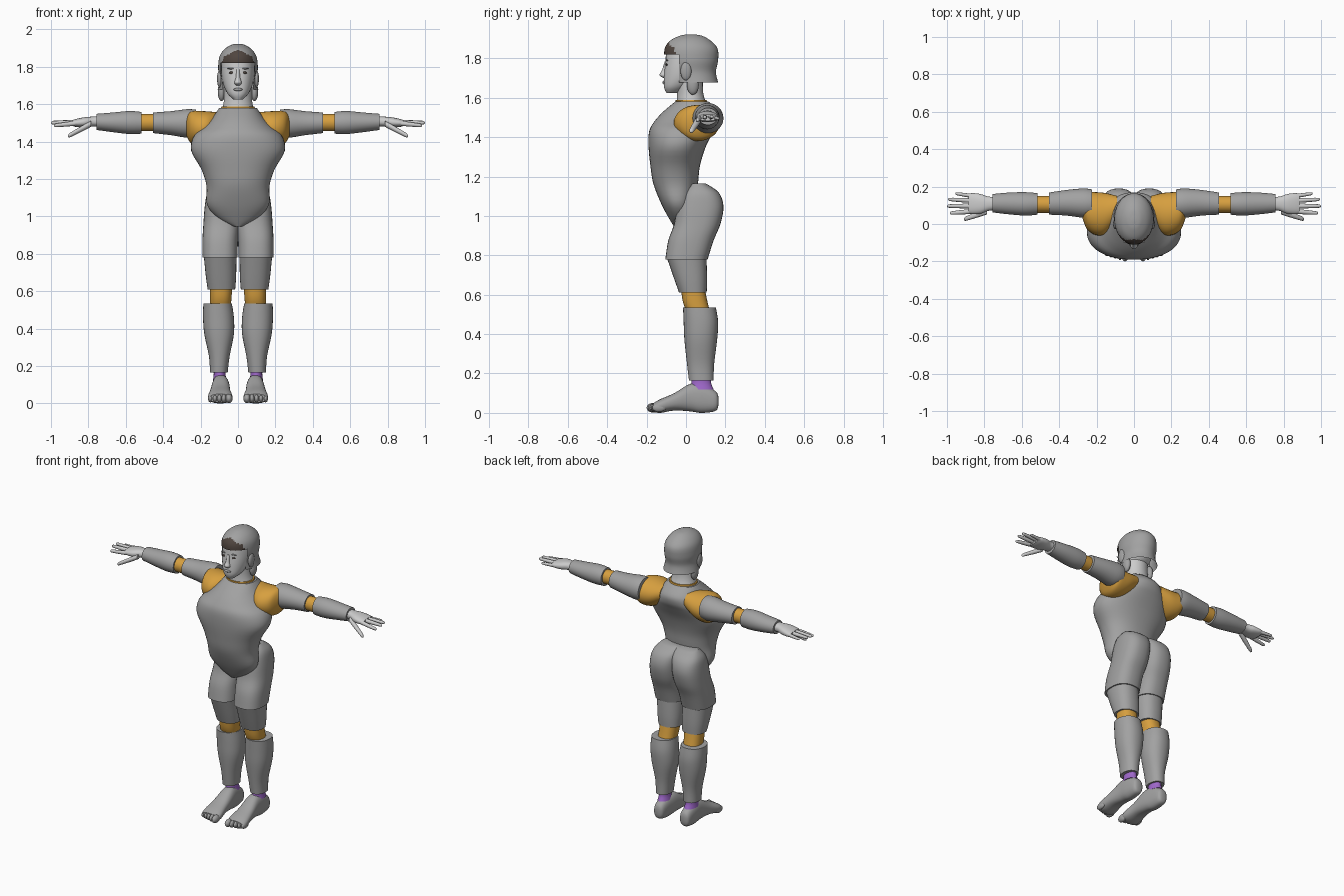
import bpy
import bmesh
import math
from mathutils import Vector

cube = bpy.data.objects.get("Cube")
if cube:
    bpy.data.objects.remove(cube, do_unlink=True)


def material(name, r, g, b):
    mat = bpy.data.materials.new(name)
    mat.use_nodes = True
    mat.diffuse_color = (r, g, b, 1)
    mat.node_tree.nodes["Principled BSDF"].inputs["Base Color"].default_value = (r, g, b, 1)
    return mat


GREY = material("suit grey", .36, .36, .36)
SKIN = material("pale grey skin", .6, .6, .6)
ORANGE = material("joint orange", .68, .35, .05)
PURPLE = material("ankle purple", .35, .14, .6)
BROWN = material("dark brown", .08, .06, .05)


def finish(name, bm, mats, mirrored):
    """Turn a bmesh into a smooth object, optionally mirrored across x."""
    bmesh.ops.recalc_face_normals(bm, faces=bm.faces)
    mesh = bpy.data.meshes.new(name)
    bm.to_mesh(mesh)
    bm.free()
    obj = bpy.data.objects.new(name, mesh)
    bpy.context.collection.objects.link(obj)
    for mat in mats:
        mesh.materials.append(mat)
    bpy.ops.object.select_all(action='DESELECT')
    obj.select_set(True)
    bpy.context.view_layer.objects.active = obj
    bpy.ops.object.shade_smooth_by_angle(angle=math.radians(45))
    if mirrored:
        obj.modifiers.new("Mirror", 'MIRROR')
    return obj


def spline(sections, steps):
    """Smooth a list of sections with a Catmull-Rom curve."""
    last = len(sections) - 1
    result = []
    for i in range(last):
        p0, p1 = sections[max(i - 1, 0)], sections[i]
        p2, p3 = sections[i + 1], sections[min(i + 2, last)]
        for k in range(steps):
            t = k / steps
            result.append([b + t * ((c - a) + t * ((2 * a - 5 * b + 4 * c - d)
                           + t * (3 * b - a - 3 * c + d))) / 2
                           for a, b, c, d in zip(p0, p1, p2, p3)])
    return result + [list(sections[last])]


def loft_mesh(axis, sections, power=2.0, sides=32, steps=4):
    """Sections: position on the axis, then low and high limits of the other two axes."""
    bm = bmesh.new()
    rings = []
    for pos, a0, a1, b0, b1 in spline(sections, steps):
        ring = []
        for k in range(sides):
            angle = math.tau * k / sides
            c, s = math.cos(angle), math.sin(angle)
            u = math.copysign(abs(c) ** (2 / power), c)
            v = math.copysign(abs(s) ** (2 / power), s)
            co = [(a0 + a1) / 2 + u * (a1 - a0) / 2, (b0 + b1) / 2 + v * (b1 - b0) / 2]
            co.insert("xyz".index(axis), pos)
            ring.append(bm.verts.new(co))
        rings.append(ring)
    for low, high in zip(rings, rings[1:]):
        for k in range(sides):
            n = (k + 1) % sides
            bm.faces.new((low[k], low[n], high[n], high[k]))
    bm.faces.new(rings[0])
    bm.faces.new(rings[-1])
    return bm


def loft(name, mat, axis, sections, mirrored=True, **options):
    return finish(name, loft_mesh(axis, sections, **options), [mat], mirrored)


def ellipsoid(name, mat, center, radii, mirrored=True):
    bm = bmesh.new()
    bmesh.ops.create_uvsphere(bm, u_segments=20, v_segments=12, radius=1)
    bmesh.ops.scale(bm, vec=radii, verts=bm.verts)
    bmesh.ops.translate(bm, vec=center, verts=bm.verts)
    return finish(name, bm, [mat], mirrored)


def finger(name, start, end, radius):
    """Tapered round-tipped digit running outward along x."""
    start, end = Vector(start), Vector(end)
    sections = []
    for t, scale in ((0, 1), (.3, 1), (.6, .9), (.9, .75), (.97, .5), (1, .15)):
        x, y, z = start.lerp(end, t)
        r = radius * scale
        sections.append((x, y - r, y + r, z - r, z + r))
    loft(name, SKIN, 'x', sections, sides=12, steps=2)


# Torso shell with a rounded belly
loft("torso", GREY, 'z', [
    (.945, -.02, .02, -.06, -.02), (.985, -.1, .1, -.085, .02),
    (1.06, -.165, .165, -.125, .04), (1.16, -.168, .168, -.165, .06),
    (1.25, -.195, .195, -.18, .07), (1.35, -.25, .25, -.19, .1),
    (1.43, -.235, .235, -.187, .14), (1.48, -.18, .18, -.16, .165),
    (1.53, -.135, .135, -.115, .165), (1.58, -.1, .1, -.055, .115)],
    mirrored=False, power=2.2, sides=48)

# Shorts, one half per leg, meeting in a cleft
loft("shorts_leg", GREY, 'z', [
    (.78, .002, .19, -.105, .11), (.875, 0, .19, -.09, .14),
    (.96, -.01, .185, -.06, .175), (1.05, -.015, .178, -.045, .19),
    (1.12, -.02, .165, -.02, .165), (1.165, -.02, .13, .02, .1)], power=2.5)

# Legs
loft("thigh", GREY, 'z', [
    (.61, .015, .162, -.035, .105), (.68, .01, .172, -.06, .107),
    (.79, .008, .183, -.098, .104)], power=2.3)
loft("knee", ORANGE, 'z', [
    (.5, .04, .15, .01, .125), (.56, .035, .15, -.015, .11),
    (.63, .03, .15, -.025, .095)], power=2.3)
loft("shin", GREY, 'z', [
    (.165, .055, .15, .015, .14), (.25, .045, .155, .005, .143),
    (.37, .022, .18, -.008, .158), (.46, .022, .187, -.012, .163),
    (.535, .033, .185, -.015, .152)], power=2.2)
loft("ankle", PURPLE, 'z', [
    (.12, .06, .135, .02, .14), (.15, .066, .13, .028, .128),
    (.18, .066, .13, .028, .128)])

# Feet and toes
loft("foot", GREY, 'y', [
    (.165, .08, .11, .04, .08), (.15, .062, .13, .01, .11),
    (.08, .052, .138, 0, .147), (.02, .045, .14, .008, .147),
    (-.06, .04, .15, .012, .1), (-.13, .03, .16, 0, .07),
    (-.165, .037, .152, .005, .05)], power=2.4)
for i in range(5):
    size = .019 if i == 0 else .0135
    ellipsoid("toe_%d" % (i + 1), GREY, (.048 + .024 * i + (.003 if i else 0),
              -.165 + .007 * i, .026), (size, .035, .025 - .001 * i))

# Shoulders and arms
loft("shoulder", ORANGE, 'x', [
    (.09, .02, .15, 1.45, 1.555), (.15, -.05, .165, 1.4, 1.56),
    (.2, -.06, .17, 1.38, 1.563), (.25, -.03, .17, 1.39, 1.56),
    (.275, .03, .15, 1.43, 1.54)])
loft("upper_arm", GREY, 'x', [
    (.225, .035, .185, 1.425, 1.57), (.27, .033, .19, 1.42, 1.573),
    (.36, .045, .182, 1.434, 1.562), (.455, .05, .168, 1.445, 1.555)])
loft("elbow", ORANGE, 'x', [
    (.44, .06, .15, 1.455, 1.547), (.53, .06, .15, 1.455, 1.547)])
loft("forearm", GREY, 'x', [
    (.515, .05, .165, 1.442, 1.558), (.58, .045, .17, 1.44, 1.563),
    (.67, .052, .168, 1.45, 1.555), (.757, .062, .16, 1.462, 1.548)])

# Hands
loft("hand", SKIN, 'x', [
    (.74, .075, .145, 1.48, 1.535), (.78, .07, .147, 1.48, 1.533),
    (.82, .055, .16, 1.476, 1.53), (.86, .053, .165, 1.477, 1.522),
    (.885, .058, .162, 1.483, 1.515)], power=2.3)
finger("index_finger", (.87, .067, 1.497), (.985, .058, 1.485), .0125)
finger("middle_finger", (.87, .096, 1.502), (1, .096, 1.5), .0125)
finger("ring_finger", (.87, .125, 1.502), (.995, .132, 1.503), .012)
finger("little_finger", (.865, .15, 1.497), (.955, .163, 1.495), .0105)
finger("thumb", (.785, .068, 1.495), (.91, .025, 1.428), .016)

# Neck and collar
loft("neck", SKIN, 'z', [
    (1.55, -.09, .09, -.05, .11), (1.62, -.075, .075, -.045, .088),
    (1.7, -.075, .075, -.05, .085)], mirrored=False)
loft("collar", ORANGE, 'z', [
    (1.565, -.094, .094, -.054, .112), (1.588, -.088, .088, -.052, .105)], mirrored=False)

# Head and face
loft("head", SKIN, 'z', [
    (1.625, -.025, .025, -.1, -.04), (1.655, -.055, .055, -.112, .01),
    (1.71, -.08, .08, -.112, .1), (1.78, -.09, .09, -.105, .135),
    (1.85, -.082, .082, -.095, .13), (1.895, -.045, .045, -.05, .09)],
    mirrored=False, power=2.2)
loft("nose", SKIN, 'z', [
    (1.7, -.012, .012, -.115, -.09), (1.715, -.02, .02, -.134, -.09),
    (1.74, -.012, .012, -.122, -.09), (1.785, -.009, .009, -.108, -.09)],
    mirrored=False, sides=16)
ellipsoid("lips", GREY, (0, -.111, 1.678), (.024, .009, .008), mirrored=False)
ellipsoid("eye", BROWN, (.035, -.098, 1.768), (.014, .005, .006))
ellipsoid("eyebrow", GREY, (.037, -.097, 1.79), (.02, .006, .004))
ellipsoid("ear", GREY, (.098, 0, 1.735), (.014, .028, .047))
ellipsoid("hair_lock", GREY, (.088, .035, 1.665), (.02, .03, .05))

# Hood of hair, opened at the face, with a dark fringe
hood = loft_mesh('z', [
    (1.672, -.11, .11, -.07, .165), (1.73, -.1, .1, -.09, .152),
    (1.79, -.106, .106, -.108, .163), (1.85, -.1, .1, -.108, .16),
    (1.89, -.076, .076, -.08, .125), (1.915, -.04, .04, -.03, .08),
    (1.922, -.01, .01, .01, .035)], sides=64, steps=6)
for point, normal in (((0, -.035, 0), (0, 1, 0)), ((0, 0, 1.82), (0, 0, 1))):
    bmesh.ops.bisect_plane(hood, geom=hood.verts[:] + hood.edges[:] + hood.faces[:],
                           plane_co=point, plane_no=normal)
opening = []
for face in hood.faces:
    x, y, z = face.calc_center_median()
    if z < 1.68 or (y < -.035 and z < 1.82):
        opening.append(face)
    elif y < -.055 and z < 1.892 - abs(x) * .5:
        face.material_index = 1
bmesh.ops.delete(hood, geom=opening, context='FACES')
finish("hood", hood, [GREY, BROWN], False)
